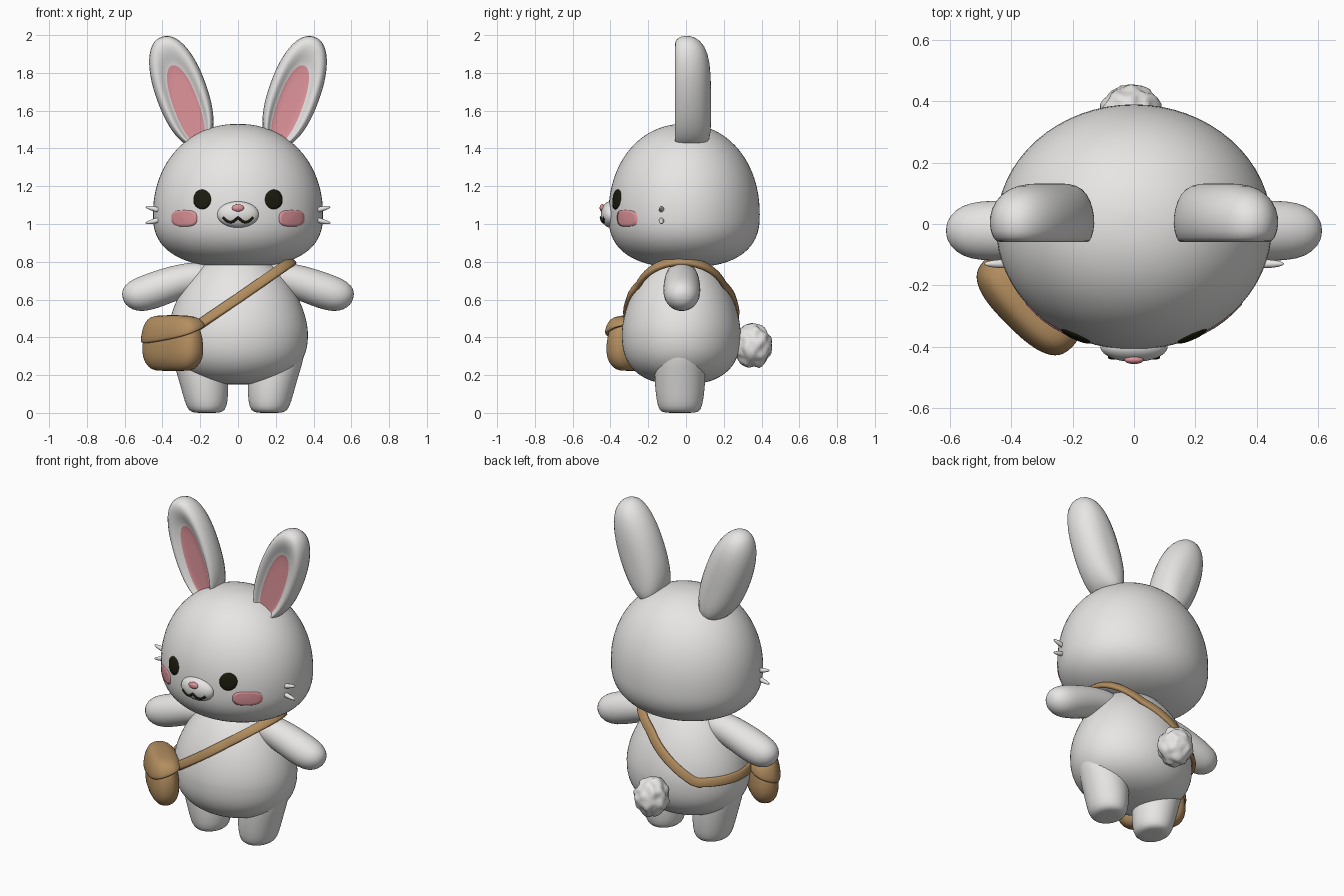
import bpy, bmesh
from math import sin, cos, pi, sqrt
from mathutils import Vector, noise

cube = bpy.data.objects.get("Cube")
if cube:
    bpy.data.objects.remove(cube, do_unlink=True)


def material(name, rgb):
    m = bpy.data.materials.new(name)
    m.diffuse_color = (*rgb, 1)
    m.use_nodes = True
    bsdf = next(n for n in m.node_tree.nodes if n.type == 'BSDF_PRINCIPLED')
    bsdf.inputs["Base Color"].default_value = (*rgb, 1)
    return m


WHITE = material("fur white", (0.80, 0.79, 0.78))
PINK = material("soft pink", (0.74, 0.30, 0.33))
BROWN = material("tan leather", (0.45, 0.27, 0.115))
DARK = material("eye dark", (0.012, 0.011, 0.004))


def finish(name, bm, mats, subsurf=0):
    bmesh.ops.recalc_face_normals(bm, faces=bm.faces)
    for f in bm.faces:
        f.smooth = True
    me = bpy.data.meshes.new(name)
    bm.to_mesh(me)
    bm.free()
    for m in mats:
        me.materials.append(m)
    ob = bpy.data.objects.new(name, me)
    bpy.context.collection.objects.link(ob)
    if subsurf:
        mod = ob.modifiers.new("smooth", 'SUBSURF')
        mod.levels = mod.render_levels = subsurf
    return ob


def spow(v, e):
    return (1 if v >= 0 else -1) * abs(v) ** e


def loft(name, rings, mats, n=2, segs=24, subsurf=1, closed=False, second_rows=0):
    """Skin (center, u, v) superellipse rings; the first rows can take the second material."""
    bm = bmesh.new()
    rows = []
    for c, u, v in rings:
        c, u, v = Vector(c), Vector(u), Vector(v)
        rows.append([bm.verts.new(c + u * spow(cos(2 * pi * k / segs), 2 / n)
                                  + v * spow(sin(2 * pi * k / segs), 2 / n)) for k in range(segs)])
    count = len(rows)
    for i in range(count if closed else count - 1):
        a, b = rows[i], rows[(i + 1) % count]
        for k in range(segs):
            j = (k + 1) % segs
            f = bm.faces.new((a[k], a[j], b[j], b[k]))
            f.material_index = int(i < second_rows)
    if not closed:
        bm.faces.new(rows[0]).material_index = int(second_rows > 0)
        bm.faces.new(rows[-1])
    return finish(name, bm, mats, subsurf)


# Egg forms: separate heights and roundness above and below the widest level
class Egg:
    def __init__(self, z0, radius, up, down, n_up, n_down, y0, depth):
        self.z0, self.r, self.y0, self.depth = z0, radius, y0, depth
        self.parts = {True: (up, n_up), False: (down, n_down)}

    def radius(self, z):
        h, n = self.parts[z >= self.z0]
        return self.r * max(0, 1 - (abs(z - self.z0) / h) ** n) ** (1 / n)

    def front(self, x, z):
        return self.y0 - self.depth * sqrt(max(0, self.radius(z) ** 2 - x * x))

    def build(self, name):
        rings = []
        for i in range(1, 48):
            t = -pi / 2 + pi * i / 48
            h, n = self.parts[t >= 0]
            r = self.r * cos(t) ** (2 / n)
            rings.append(((0, self.y0, self.z0 + h * spow(sin(t), 2 / n)),
                          (r, 0, 0), (0, r * self.depth, 0)))
        loft(name, rings, [WHITE], segs=64, subsurf=0)


head = Egg(1.05, 0.45, 0.48, 0.28, 2.1, 2.5, -0.01, 0.89)
body = Egg(0.42, 0.37, 0.45, 0.27, 1.7, 2.5, -0.025, 0.85)
head.build("head")
body.build("body")


def ellipsoid(name, center, size, mat, lumps=0):
    bm = bmesh.new()
    bmesh.ops.create_icosphere(bm, subdivisions=4, radius=1)
    for v in bm.verts:
        bump = 1 + lumps * noise.noise(v.co * 2.6)
        v.co = Vector(center) + Vector([a * s * bump for a, s in zip(v.co, size)])
    return finish(name, bm, [mat])


# Muzzle, nose and tail
MUZZLE, MUZZLE_SIZE = (0, -0.40, 1.05), (0.11, 0.05, 0.07)
ellipsoid("muzzle", MUZZLE, MUZZLE_SIZE, WHITE)
ellipsoid("nose", (0, -0.443, 1.085), (0.032, 0.014, 0.02), PINK)
ellipsoid("tail", (-0.01, 0.352, 0.355), (0.1, 0.1, 0.115), WHITE, 0.16)


def face_y(x, z):
    q = 1 - (x / MUZZLE_SIZE[0]) ** 2 - ((z - MUZZLE[2]) / MUZZLE_SIZE[2]) ** 2
    return min(head.front(x, z), MUZZLE[1] - MUZZLE_SIZE[1] * sqrt(max(0, q)))


# Thin plate that follows the head surface
def patch(name, x0, z0, hw, hh, n, mat, bulge):
    bm = bmesh.new()
    segs, rows = 32, []
    for s, lift in ((0.05, bulge), (0.4, bulge * 0.95), (0.75, bulge * 0.8), (1, 0.004), (1, -0.01)):
        row = []
        for k in range(segs):
            a = 2 * pi * k / segs
            x = x0 + s * hw * spow(cos(a), 2 / n)
            z = z0 + s * hh * spow(sin(a), 2 / n)
            row.append(bm.verts.new((x, head.front(x, z) - lift, z)))
        rows.append(row)
    bm.faces.new(rows[0])
    for a, b in zip(rows, rows[1:]):
        for k in range(segs):
            bm.faces.new((a[k], a[k - 1], b[k - 1], b[k]))
    finish(name, bm, [mat])


# Mouth: a double curve
curve = bpy.data.curves.new("mouth", 'CURVE')
curve.dimensions = '3D'
curve.bevel_depth = 0.007
spline = curve.splines.new('POLY')
spline.points.add(32)
for i, p in enumerate(spline.points):
    x = -0.08 + 0.005 * i
    z = 1.035 - 0.025 * abs(sin(pi * x / 0.08))
    p.co = (x, face_y(x, z) - 0.001, z, 1)
curve.materials.append(DARK)
bpy.context.collection.objects.link(bpy.data.objects.new("mouth", curve))

for side, s in (("left", 1), ("right", -1)):
    patch(side + "_eye", s * 0.19, 1.13, 0.047, 0.052, 2, DARK, 0.009)
    patch(side + "_cheek", s * 0.285, 1.03, 0.068, 0.043, 3, PINK, 0.005)

    # Ear: pink dish in front, rounded rim and back (y, half width, half length, shift)
    along, across = Vector((s * 0.34, 0, 0.94)), Vector((0.94, 0, -s * 0.34))
    ear = [(-0.03, 0.03, 0.15, -0.08), (-0.03, 0.072, 0.23, -0.075), (-0.05, 0.085, 0.25, -0.05),
           (-0.064, 0.105, 0.28, -0.02), (-0.05, 0.127, 0.303, 0), (0, 0.14, 0.314, 0),
           (0.05, 0.133, 0.306, 0), (0.1, 0.108, 0.28, -0.02), (0.128, 0.06, 0.22, -0.05),
           (0.133, 0.02, 0.1, -0.08)]
    loft(side + "_ear", [(Vector((s * 0.30, y, 1.70)) + along * o, across * w, along * l)
                         for y, w, l, o in ear], [WHITE, PINK], n=2.2, segs=32, second_rows=1)

    # Arm (x, z, radius)
    arm = [(0.12, 0.73, 0.07), (0.2, 0.72, 0.08), (0.3, 0.70, 0.086), (0.4, 0.665, 0.092),
           (0.5, 0.63, 0.092), (0.56, 0.615, 0.078), (0.595, 0.608, 0.05), (0.61, 0.605, 0.02)]
    loft(side + "_arm", [((s * x, -0.022, z), (0, r * 1.08, 0), (s * r * 0.3, 0, r))
                         for x, z, r in arm], [WHITE])

    # Leg (z, x, half width, half depth)
    leg = [(0, 0.165, 0.05, 0.06), (0.003, 0.165, 0.085, 0.1), (0.03, 0.166, 0.108, 0.118),
           (0.1, 0.172, 0.122, 0.13), (0.2, 0.187, 0.135, 0.137), (0.29, 0.208, 0.143, 0.135),
           (0.36, 0.22, 0.135, 0.12), (0.42, 0.22, 0.08, 0.07)]
    loft(side + "_leg", [((s * x, -0.032, z), (w, 0, 0), (0, d, 0)) for z, x, w, d in leg], [WHITE])

    # Whiskers
    for label, z, rise in (("upper", 1.07, 0.02), ("lower", 1.025, -0.02)):
        loft(f"{side}_{label}_whisker",
             [((s * (0.40 + 0.09 * t), -0.13, z + rise * t), (0, r, 0), (0, 0, r))
              for t, r in ((0, 0.016), (0.5, 0.015), (0.85, 0.01), (1, 0.003))], [WHITE], segs=10)

# Bag and flap (z, half length, half thickness)
mid, lengthwise, outward = Vector((-0.345, -0.26, 0)), Vector((0.707, -0.707, 0)), Vector((-0.707, -0.707, 0))
UP = Vector((0, 0, 1))
bag = [(0.222, 0.10, 0.03), (0.228, 0.145, 0.052), (0.265, 0.185, 0.08), (0.32, 0.202, 0.09),
       (0.40, 0.195, 0.083), (0.46, 0.175, 0.07), (0.49, 0.14, 0.05)]
loft("bag", [(mid + UP * z, lengthwise * l, outward * t) for z, l, t in bag], [BROWN], n=2.7)
flap = [(0.425, 0.175, 0.07, 1), (0.412, 0.198, 0.092, 1), (0.42, 0.206, 0.1, 1), (0.455, 0.197, 0.096, 0.5),
        (0.485, 0.182, 0.082, 0.2), (0.508, 0.155, 0.062, 0), (0.518, 0.09, 0.03, 0)]
loft("bag_flap", [(mid + UP * z, lengthwise * l + UP * 0.025 * k, outward * t - UP * 0.035 * k)
                  for z, l, t, k in flap], [BROWN], n=2.7)

# Strap: slanted loop hugging the body over the left shoulder
path = []
COUNT = 72
for i in range(COUNT):
    a = 2 * pi * i / COUNT
    r = 0.3
    for _ in range(30):
        z = max(0.45, 0.605 + 0.69 * r * cos(a))
        r = (r + max(body.radius(z), 0.28)) / 2
    path.append(Vector((r * cos(a), body.y0 + body.depth * r * sin(a), z)))
rings = []
for i, p in enumerate(path):
    a = 2 * pi * i / COUNT
    tangent = (path[(i + 1) % COUNT] - path[i - 1]).normalized()
    normal = Vector((cos(a), sin(a), 0.25 + 0.9 * max(0, cos(a))))
    normal = (normal - tangent * normal.dot(tangent)).normalized()
    rings.append((p + normal * 0.006, normal.cross(tangent) * 0.027, normal * 0.014))
loft("bag_strap", rings, [BROWN], n=4, segs=12, subsurf=0, closed=True)
